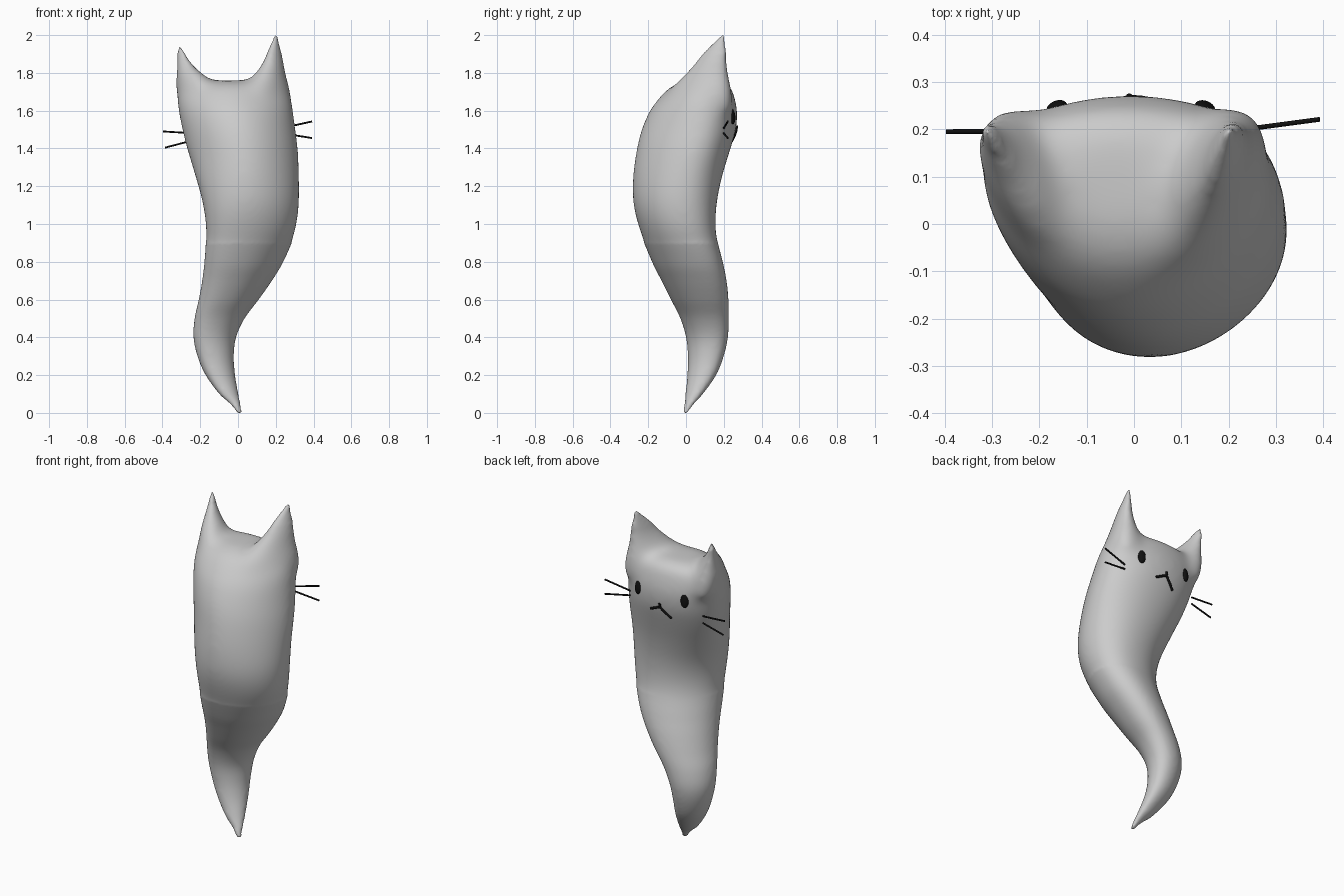
import bpy, bmesh, math
from mathutils import Vector

if "Cube" in bpy.data.objects:
    bpy.data.objects.remove(bpy.data.objects["Cube"])

# Horizontal sections: z, xmin, xmax, ymin, ymax
BODY = [(-.008, .002, .024, -.018, .004), (.05, -.045, .014, -.01, .045), (.1, -.1, .003, -.004, .09),
        (.2, -.172, -.015, .007, .16), (.3, -.215, -.022, .01, .2), (.4, -.236, -.01, 0, .222),
        (.5, -.23, .035, -.03, .227), (.6, -.208, .11, -.08, .225), (.7, -.19, .18, -.13, .215),
        (.8, -.178, .24, -.18, .195), (.95, -.17, .302, -.24, .16), (1.1, -.187, .325, -.28, .163),
        (1.25, -.228, .326, -.283, .192), (1.4, -.273, .32, -.263, .237), (1.5, -.298, .307, -.238, .266),
        (1.6, -.318, .294, -.195, .273), (1.66, -.323, .284, -.15, .26), (1.71, -.305, .255, -.105, .247),
        (1.74, -.25, .19, -.06, .228), (1.76, -.15, .07, .0, .18)]
EAR_POS_X = [(1.6, .0, .28, -.14, .25), (1.7, .0, .28, -.1, .248), (1.78, .075, .258, -.025, .232),
             (1.86, .132, .242, .05, .219), (1.94, .168, .221, .125, .21), (2.007, .194, .208, .191, .206)]
EAR_NEG_X = [(1.6, -.305, -.05, -.1, .25), (1.7, -.329, -.09, -.07, .245), (1.78, -.33, -.165, 0, .23),
             (1.83, -.328, -.222, .07, .221), (1.88, -.323, -.264, .13, .213), (1.943, -.318, -.304, .19, .205)]
SEG = 64
FRONT_N, BACK_N = 2.1, 1.8


def dense(rows, n=5):
    """Catmull-Rom interpolation of a section table."""
    out = []
    for i in range(len(rows) - 1):
        p = [rows[min(max(i + k, 0), len(rows) - 1)] for k in (-1, 0, 1, 2)]
        for j in range(n):
            t = j / n
            out.append([.5 * (2 * b + (c - a) * t + (2 * a - 5 * b + 4 * c - d) * t * t
                              + (3 * b - a - 3 * c + d) * t ** 3) for a, b, c, d in zip(*p)])
    return out + [list(rows[-1])]


def ramp(z, a, b):
    t = min(1, max(0, (z - a) / (b - a)))
    return t * t * (3 - 2 * t)


def power(v, n):
    return math.copysign(abs(v) ** (2 / n), v)


def widest_y(z, y0, y1):
    """The head is widest towards its face and narrows backwards."""
    return (y0 + y1) / 2 + .12 * (y1 - y0) * ramp(z, 1, 1.45)


def loft(bm, rows, ear_skew=None):
    rings = []
    for z, x0, x1, y0, y1 in dense(rows):
        head = ramp(z, .9, 1.4)
        if ear_skew is None:
            skew = .28 * (1 - ramp(z, .8, 1.45))
            nf, nb, cy = 2.1, 2.1 + (BACK_N - 2.1) * head, widest_y(z, y0, y1)
        else:
            skew, nf, nb, cy = ear_skew, 2, 2, (y0 + y1) / 2
        ring = []
        for k in range(SEG):
            a = 2 * math.pi * k / SEG
            s = math.sin(a + skew)
            n = nf if s > 0 else nb
            # blend exponents so both halves meet smoothly
            y = cy + ((y1 - cy) if s > 0 else (cy - y0)) * power(s, n)
            nx = nf if math.sin(a) > 0 else nb
            ring.append(bm.verts.new(((x0 + x1) / 2 + (x1 - x0) / 2 * power(math.cos(a), nx), y, z)))
        rings.append(ring)
    for r, s in zip(rings, rings[1:]):
        for k in range(SEG):
            m = (k + 1) % SEG
            bm.faces.new((r[k], r[m], s[m], s[k]))
    bm.faces.new(rings[0][::-1])
    bm.faces.new(rings[-1])


def face_y(x, z):
    """Depth of the face surface at x, z."""
    _, x0, x1, y0, y1 = min(dense(BODY, 20), key=lambda r: abs(r[0] - z))
    u = abs(x - (x0 + x1) / 2) / ((x1 - x0) / 2)
    cy = widest_y(z, y0, y1)
    return cy + (y1 - cy) * (1 - u ** FRONT_N) ** (1 / FRONT_N) - .003


# Body and ears fused into one skin
bm = bmesh.new()
loft(bm, BODY)
loft(bm, EAR_POS_X, .5)
loft(bm, EAR_NEG_X, -.5)
mesh = bpy.data.meshes.new("body")
bm.to_mesh(mesh)
bm.free()
body = bpy.data.objects.new("body", mesh)
bpy.context.collection.objects.link(body)
rm = body.modifiers.new("blend", 'REMESH')
rm.mode = 'VOXEL'
rm.voxel_size = .01
fused = bpy.data.meshes.new_from_object(body.evaluated_get(bpy.context.evaluated_depsgraph_get()))
body.modifiers.clear()
body.data = fused

# Soften everything lightly, and the ear roots strongly
bm = bmesh.new()
bm.from_mesh(fused)
for i in range(6):
    bmesh.ops.smooth_vert(bm, verts=bm.verts[:], factor=.5, use_axis_x=True, use_axis_y=True, use_axis_z=True)
for i in range(70):
    top = 1.78 + .12 * i / 70
    bmesh.ops.smooth_vert(bm, verts=[v for v in bm.verts if .9 < v.co.z < top], factor=.5,
                          use_axis_x=True, use_axis_y=True, use_axis_z=True)
for f in bm.faces:
    f.smooth = True
bm.to_mesh(fused)
bm.free()

black = bpy.data.materials.new("black")
black.diffuse_color = (.005, .005, .005, 1)
black.use_nodes = True
black.node_tree.nodes["Principled BSDF"].inputs["Base Color"].default_value = black.diffuse_color

# Eyes
for name, x in (("eye_left", -.163), ("eye_right", .15)):
    bpy.ops.mesh.primitive_uv_sphere_add(segments=24, ring_count=16, location=(x, face_y(x, 1.57) - .002, 1.57))
    eye = bpy.context.object
    eye.name = name
    eye.scale = (.023, .015, .042)
    eye.rotation_euler = (.1, 0, -.4 if x > 0 else .4)
    eye.data.materials.append(black)
    bpy.ops.object.shade_smooth()


def line(name, pts, radius):
    cu = bpy.data.curves.new(name, 'CURVE')
    cu.dimensions = '3D'
    cu.bevel_depth = radius
    cu.bevel_resolution = 3
    cu.use_fill_caps = True
    sp = cu.splines.new('POLY')
    sp.points.add(len(pts) - 1)
    for p, co in zip(sp.points, pts):
        p.co = (*co, 1)
    cu.materials.append(black)
    bpy.context.collection.objects.link(bpy.data.objects.new(name, cu))


# Nose and mouth strokes follow the face
for name, a, b in (("nose", (-.01, 1.522), (-.01, 1.5)), ("mouth_right", (-.01, 1.5), (.057, 1.47)),
                   ("mouth_left", (-.01, 1.5), (-.072, 1.438))):
    pts = []
    for i in range(6):
        x, z = Vector(a).lerp(Vector(b), i / 5)
        pts.append((x, face_y(x, z) + .003, z))
    line(name, pts, .007)

# Whiskers
for i, (a, b) in enumerate((((.235, .2, 1.508), (.392, .221, 1.543)), ((.235, .2, 1.48), (.392, .221, 1.455)),
                            ((-.25, .196, 1.481), (-.397, .195, 1.49)), ((-.25, .196, 1.44), (-.387, .195, 1.404)))):
    line(f"whisker_{i + 1}", [a, b], .005)
